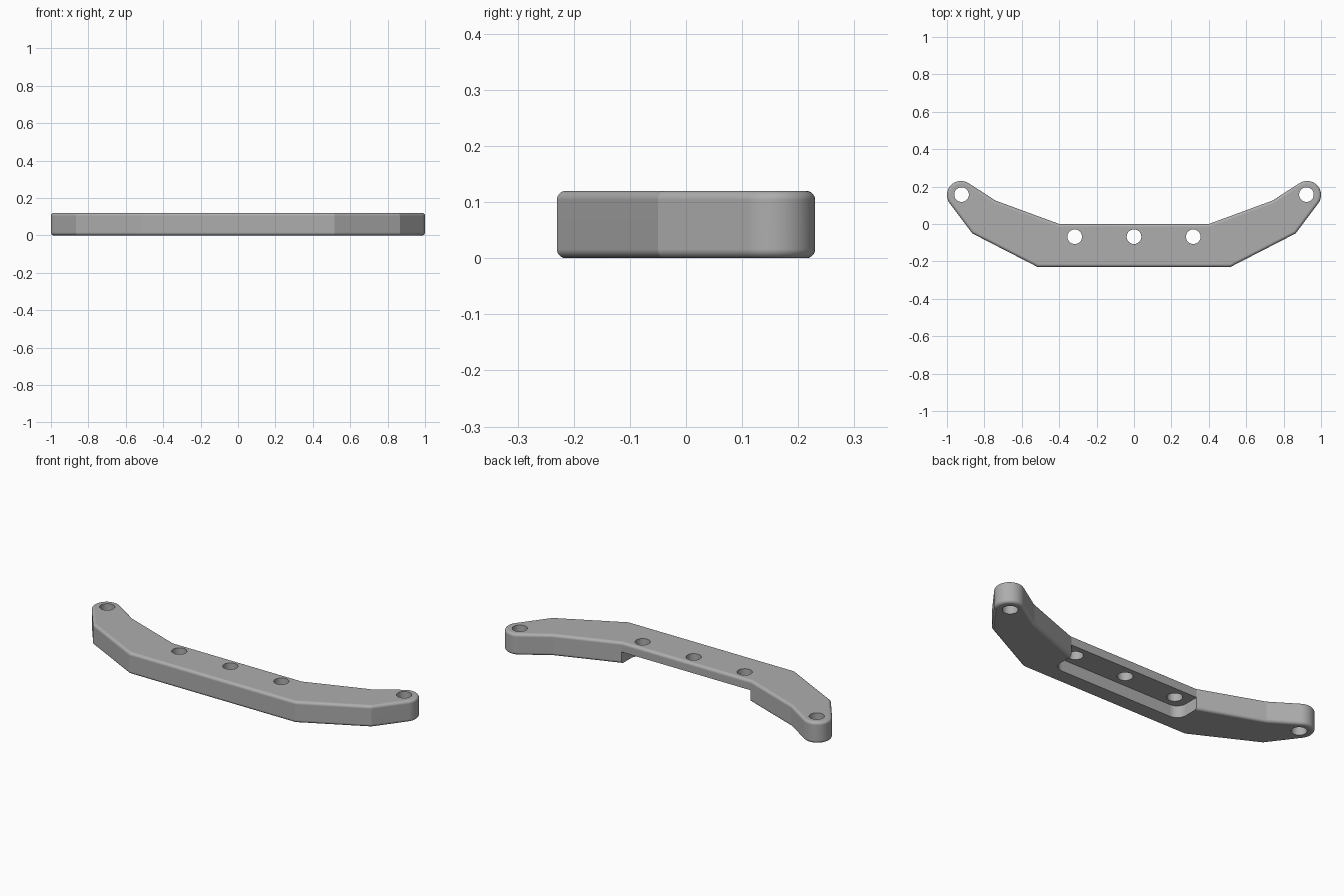
import bpy, bmesh, math
from mathutils import Vector

cube = bpy.data.objects.get("Cube")
if cube:
    bpy.data.objects.remove(cube, do_unlink=True)

HEIGHT = 0.12
POCKET = 0.066
END = Vector((0.925, 0.155))
END_R = 0.075

grey = bpy.data.materials.new("satin grey")
grey.use_nodes = True
colour = (0.42, 0.42, 0.42, 1)
grey.diffuse_color = colour
grey.node_tree.nodes["Principled BSDF"].inputs["Base Color"].default_value = colour


def prism(name, outline, z0, z1):
    """Extrude a closed 2D outline from z0 to z1."""
    bm = bmesh.new()
    face = bm.faces.new([bm.verts.new((p[0], p[1], z0)) for p in outline])
    top = bmesh.ops.extrude_face_region(bm, geom=[face])["geom"]
    bmesh.ops.translate(bm, vec=(0, 0, z1 - z0),
                        verts=[v for v in top if isinstance(v, bmesh.types.BMVert)])
    bmesh.ops.recalc_face_normals(bm, faces=bm.faces)
    mesh = bpy.data.meshes.new(name)
    bm.to_mesh(mesh)
    bm.free()
    mesh.materials.append(grey)
    obj = bpy.data.objects.new(name, mesh)
    bpy.context.collection.objects.link(obj)
    return obj


def arc(centre, radius, a0, a1, steps):
    return [(centre[0] + radius * math.cos(a0 + (a1 - a0) * i / steps),
             centre[1] + radius * math.sin(a0 + (a1 - a0) * i / steps))
            for i in range(steps + 1)]


def tangent_angle(point, side):
    """Angle on the end circle touched by a line from the point."""
    d = Vector(point) - END
    return math.atan2(d.y, d.x) + side * math.acos(END_R / d.length)


def mirrored(half):
    return half + [(-x, y) for x, y in reversed(half)]


def apply(obj, name, kind, **settings):
    mod = obj.modifiers.new(name, kind)
    for key, value in settings.items():
        setattr(mod, key, value)
    bpy.ops.object.modifier_apply(modifier=mod.name)


def cut(obj, cutter):
    apply(obj, "cut", 'BOOLEAN', object=cutter, operation='DIFFERENCE', solver='EXACT')
    bpy.data.objects.remove(cutter, do_unlink=True)


# Swept bar outline with rounded ends
elbow, shoulder = (0.865, -0.05), (0.74, 0.125)
start = tangent_angle(elbow, 1)
finish = tangent_angle(shoulder, -1)
finish += math.tau if finish < start else 0
half = [(0.515, -0.23), elbow] + arc(END, END_R, start, finish, 20) + [shoulder, (0.4, 0.0)]
bar = prism("mounting_bar", mirrored(half), 0, HEIGHT)
bpy.context.view_layer.objects.active = bar
bar.select_set(True)

# Rounded rim around top and bottom
apply(bar, "rim", 'BEVEL', width=0.016, segments=8, limit_method='ANGLE',
      angle_limit=math.radians(60))

# Underside pocket, open to the back
pocket = arc((0.345, -0.083), 0.055, -math.pi / 2, 0, 12) + [(0.4, 0.1)]
cut(bar, prism("pocket_cutter", mirrored(pocket), -0.1, POCKET))

# Bolt holes
for x, y in [(-0.317, -0.068), (0, -0.068), (0.317, -0.068), (-0.922, 0.157), (0.922, 0.157)]:
    cut(bar, prism("hole_cutter", arc((x, y), 0.039, 0, math.tau * 47 / 48, 47), -0.1, 0.3))

bpy.ops.object.shade_smooth_by_angle(angle=math.radians(12))
apply(bar, "normals", 'WEIGHTED_NORMAL', keep_sharp=True)
